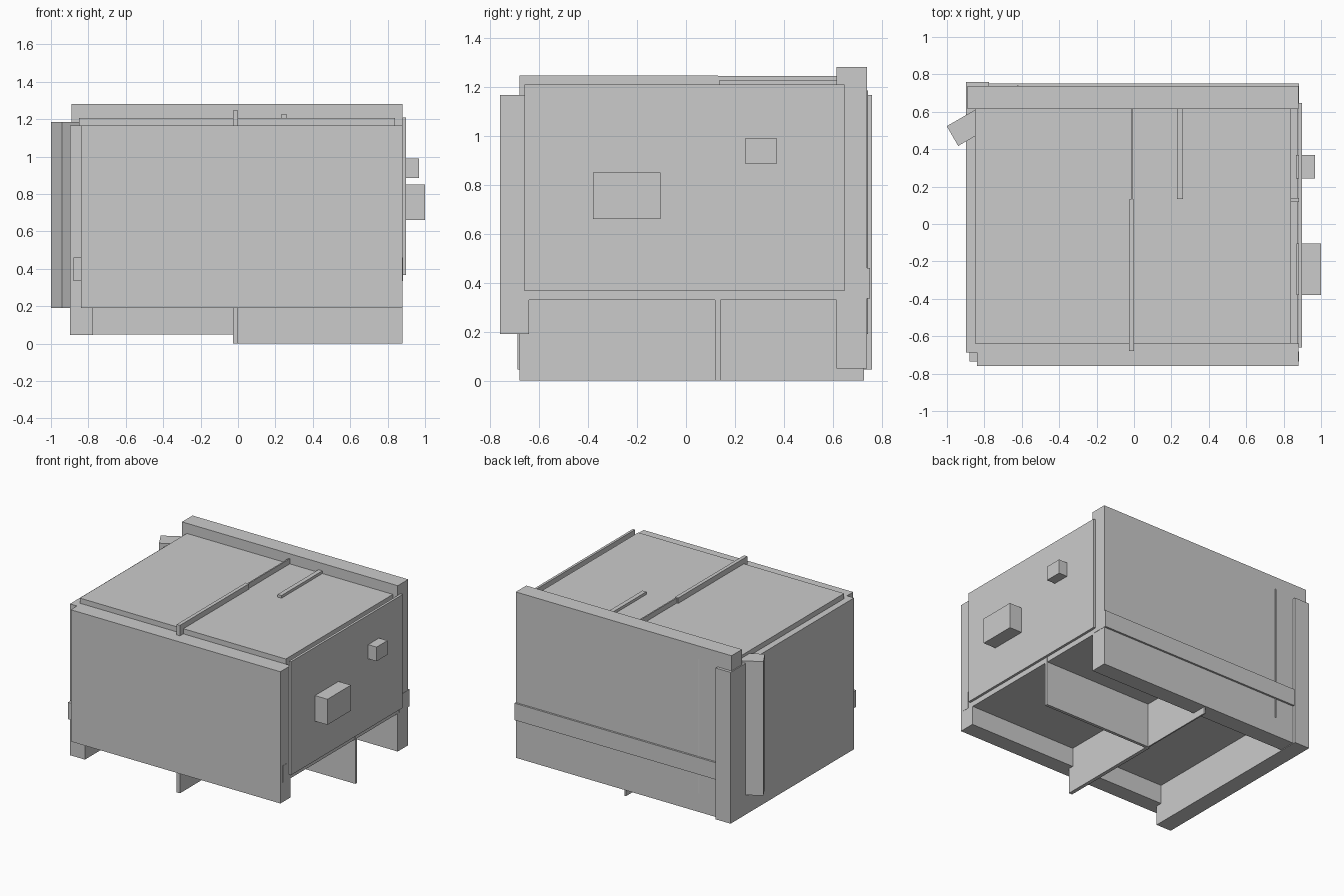
import bpy
import bmesh
from math import cos, sin, radians
from mathutils import Matrix

if "Cube" in bpy.data.objects:
    bpy.data.objects.remove(bpy.data.objects["Cube"])


def box(name, x, y, z):
    """Axis-aligned board given by its (min, max) range on each axis."""
    bm = bmesh.new()
    bmesh.ops.create_cube(bm, size=1)
    size = [r[1] - r[0] for r in (x, y, z)]
    mid = [(r[1] + r[0]) / 2 for r in (x, y, z)]
    bmesh.ops.transform(bm, verts=bm.verts,
                        matrix=Matrix.Translation(mid) @ Matrix.Diagonal((*size, 1)))
    mesh = bpy.data.meshes.new(name)
    bm.to_mesh(mesh)
    bm.free()
    obj = bpy.data.objects.new(name, mesh)
    bpy.context.collection.objects.link(obj)
    return obj


# Main body and its floor
box("body", (-0.85, 0.84), (-0.64, 0.615), (0.33, 1.205))
box("floor_edge", (0.80, 0.878), (-0.64, 0.615), (0.33, 0.37))

# Outer walls
box("front_wall", (-0.84, 0.88), (-0.76, -0.64), (0.19, 1.167))
box("back_wall", (-0.89, 0.88), (0.615, 0.738), (0.05, 1.28))
box("left_wall", (-0.898, -0.775), (-0.687, 0.76), (0.045, 1.167))
box("right_wall", (0.88, 0.898), (-0.66, 0.648), (0.367, 1.208))

# Horizontal rails set into the front and back walls
box("front_rail", (-0.88, 0.882), (-0.735, -0.682), (0.335, 0.46))
box("back_rail", (-0.85, 0.882), (0.63, 0.752), (0.335, 0.46))

# Thin partitions standing proud of the top and the bottom
box("front_partition", (-0.027, 0.0), (-0.68, 0.13), (0.0, 1.245))
box("rear_partition", (-0.016, -0.006), (0.125, 0.727), (0.0, 1.243))
box("cross_partition", (-0.01, 0.88), (0.118, 0.14), (0.0, 1.165))
box("top_strip", (0.23, 0.262), (0.135, 0.615), (1.15, 1.225))

# Blocks on the right wall
box("large_side_block", (0.87, 1.0), (-0.38, -0.105), (0.66, 0.85))
box("small_side_block", (0.865, 0.967), (0.243, 0.37), (0.885, 0.99))

# Angled board through the back left corner
angled = box("angled_board", (0, 0.44), (-0.122, 0), (0.19, 1.184))
angled.rotation_euler.z = radians(30)
angled.location = (-0.62 - 0.44 * cos(radians(30)), 0.743 - 0.44 * sin(radians(30)), 0)
